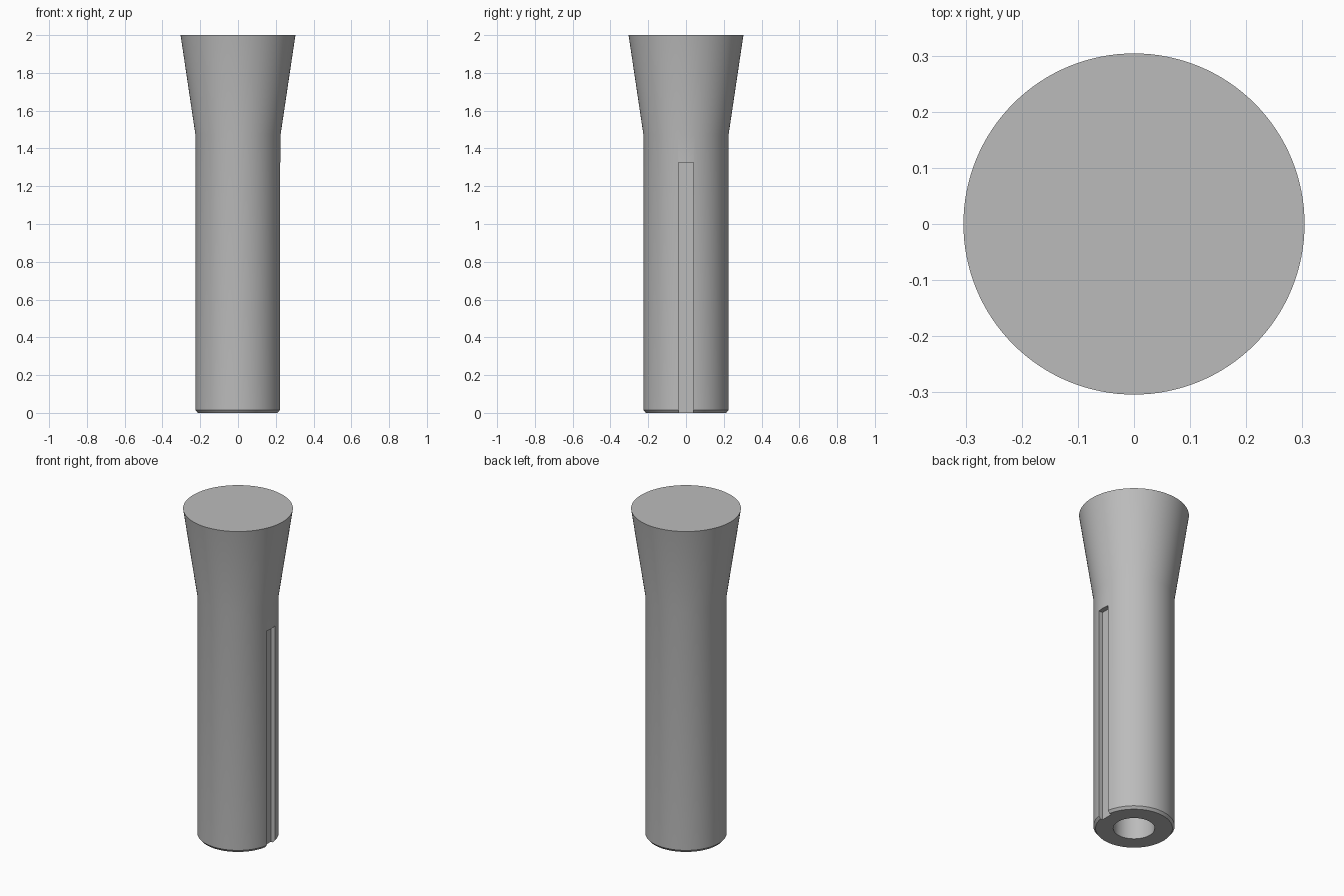
import bpy
import bmesh
import math

SEGMENTS = 128

cube = bpy.data.objects.get("Cube")
if cube:
    bpy.data.objects.remove(cube, do_unlink=True)

# Plain steel grey
steel = bpy.data.materials.new("steel_grey")
steel.use_nodes = True
grey = (0.5, 0.5, 0.5, 1.0)
steel.diffuse_color = grey
steel.node_tree.nodes["Principled BSDF"].inputs["Base Color"].default_value = grey


def add_mesh(name, bm):
    bmesh.ops.recalc_face_normals(bm, faces=bm.faces)
    mesh = bpy.data.meshes.new(name)
    bm.to_mesh(mesh)
    bm.free()
    obj = bpy.data.objects.new(name, mesh)
    bpy.context.collection.objects.link(obj)
    mesh.materials.append(steel)
    return obj


def lathe(name, profile):
    """Revolve (radius, height) points around z; both ends lie on the axis."""
    bm = bmesh.new()
    verts = [bm.verts.new((r, 0, z)) for r, z in profile]
    edges = [bm.edges.new(pair) for pair in zip(verts, verts[1:])]
    bmesh.ops.spin(bm, geom=verts + edges, axis=(0, 0, 1), cent=(0, 0, 0),
                   angle=math.tau, steps=SEGMENTS)
    bmesh.ops.remove_doubles(bm, verts=bm.verts, dist=0.0001)
    return add_mesh(name, bm)


# Shank with blind bore, chamfered foot and flared solid head
shank = lathe("flared_shank", [
    (0, 0.6), (0.115, 0.6), (0.115, 0), (0.213, 0), (0.225, 0.015),
    (0.225, 1.47), (0.304, 2.0), (0, 2.0)])

# Keyway cutter on the left side, open at the foot
bm = bmesh.new()
bmesh.ops.create_cube(bm, size=1)
bmesh.ops.scale(bm, vec=(0.1, 0.078, 1.425), verts=bm.verts)
bmesh.ops.translate(bm, vec=(0.245, 0, 0.6125), verts=bm.verts)
cutter = add_mesh("keyway_cutter", bm)
cutter.hide_render = True
cutter.hide_set(True)

cut = shank.modifiers.new("keyway", 'BOOLEAN')
cut.operation = 'DIFFERENCE'
cut.solver = 'EXACT'
cut.object = cutter

bpy.ops.object.select_all(action='DESELECT')
bpy.context.view_layer.objects.active = shank
shank.select_set(True)
bpy.ops.object.modifier_apply(modifier=cut.name)
bpy.data.objects.remove(cutter, do_unlink=True)

# Smooth round walls, sharp rims, with the flare line kept soft
bpy.ops.object.shade_smooth_by_angle(angle=math.radians(30))
